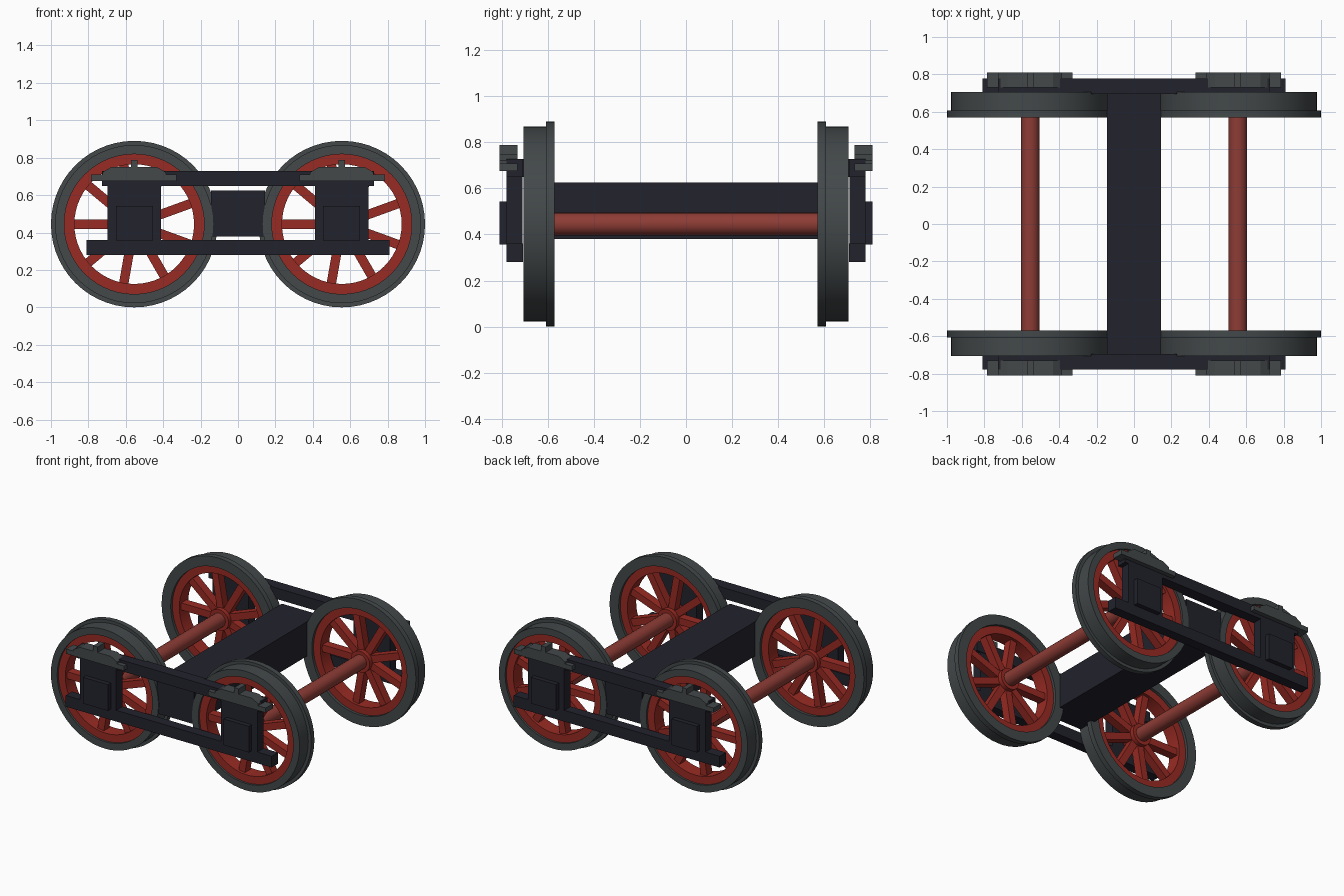
import bpy, bmesh, math
from mathutils import Matrix

if "Cube" in bpy.data.objects:
    bpy.data.objects.remove(bpy.data.objects["Cube"])


def material(name, rgb):
    m = bpy.data.materials.new(name)
    m.diffuse_color = (*rgb, 1)
    m.use_nodes = True
    m.node_tree.nodes["Principled BSDF"].inputs["Base Color"].default_value = m.diffuse_color
    return m


DARK = material("dark frame", (0.016, 0.016, 0.026))
GREY = material("steel grey", (0.056, 0.065, 0.068))
RED = material("wheel red", (0.32, 0.024, 0.017))
AXLE = material("axle red", (0.27, 0.045, 0.036))

WX, WZ = 0.555, 0.445   # axle position


def finish(bm, name, mat, smooth=False):
    bmesh.ops.recalc_face_normals(bm, faces=bm.faces)
    me = bpy.data.meshes.new(name)
    bm.to_mesh(me)
    bm.free()
    me.materials.append(mat)
    ob = bpy.data.objects.new(name, me)
    bpy.context.collection.objects.link(ob)
    if smooth:
        bpy.ops.object.select_all(action='DESELECT')
        ob.select_set(True)
        bpy.context.view_layer.objects.active = ob
        bpy.ops.object.shade_smooth_by_angle(angle=math.radians(35))
    return ob


def box(name, mat, x, y, z):
    bm = bmesh.new()
    size = [b - a for a, b in (x, y, z)]
    mid = [(a + b) / 2 for a, b in (x, y, z)]
    bmesh.ops.create_cube(bm, size=1, matrix=Matrix.Translation(mid) @ Matrix.Diagonal((*size, 1)))
    return finish(bm, name, mat)


def lathe(name, mat, profile, x, side, segs=56):
    """Closed (radius, y) profile turned round the axle line."""
    bm = bmesh.new()
    rings = []
    for i in range(segs):
        a = 2 * math.pi * i / segs
        rings.append([bm.verts.new((x + r * math.cos(a), side * y, WZ + r * math.sin(a)))
                      for r, y in profile])
    n = len(profile)
    for i in range(segs):
        p, q = rings[i], rings[(i + 1) % segs]
        for j in range(n):
            k = (j + 1) % n
            bm.faces.new((p[j], p[k], q[k], q[j]))
    return finish(bm, name, mat, True)


def spokes(x, side):
    bm = bmesh.new()
    for i in range(9):
        turn = Matrix.Rotation(math.pi + i * math.radians(40), 4, 'Y')
        bmesh.ops.create_cube(bm, size=1, matrix=Matrix.Translation((x, side * 0.64, WZ)) @ turn
                              @ Matrix.Translation((0.19, 0, 0)) @ Matrix.Diagonal((0.28, 0.06, 0.05, 1)))
    finish(bm, "wheel_spokes", RED)


def plate(name, mat, outline, y0, y1):
    """Front outline (x, z) extruded between two depths."""
    bm = bmesh.new()
    face = bm.faces.new([bm.verts.new((x, y0, z)) for x, z in outline])
    out = bmesh.ops.extrude_face_region(bm, geom=[face])
    for v in out["geom"]:
        if isinstance(v, bmesh.types.BMVert):
            v.co.y = y1
    finish(bm, name, mat)


def span(s, a, b):
    return (min(s * a, s * b), max(s * a, s * b))


for sx in (-1, 1):
    x = sx * WX
    # axle
    bm = bmesh.new()
    bmesh.ops.create_cone(bm, cap_ends=True, segments=20, radius1=0.05, radius2=0.05, depth=1.30,
                          matrix=Matrix.Translation((x, 0, WZ)) @ Matrix.Rotation(math.pi / 2, 4, 'X'))
    finish(bm, "axle", AXLE, True)
    for sy in (-1, 1):
        # flanged wheel: tyre, red rim, hub and spokes
        lathe("tyre", GREY, [(0.374, 0.57), (0.445, 0.57), (0.445, 0.607), (0.423, 0.607),
                             (0.423, 0.705), (0.374, 0.705)], x, sy)
        lathe("wheel_rim", RED, [(0.32, 0.59), (0.376, 0.59), (0.376, 0.69), (0.32, 0.69)], x, sy)
        lathe("wheel_hub", RED, [(0.03, 0.58), (0.075, 0.58), (0.075, 0.695), (0.03, 0.695)], x, sy, 24)
        spokes(x, sy)
        # axle guard and axle box
        box("axle_guard", DARK, span(sx, 0.413, 0.697), span(sy, 0.71, 0.778), (0.35, 0.66))
        box("axle_box", DARK, span(sx, 0.455, 0.652), span(sy, 0.76, 0.81), (0.357, 0.543))
        # leaf spring, stacked saddle and pin
        box("spring_leaf", GREY, span(sx, 0.33, 0.785), span(sy, 0.73, 0.81), (0.675, 0.709))
        plate("spring_saddle", GREY, [(x - 0.17, 0.705), (x + 0.17, 0.705), (x + 0.17, 0.722),
                                      (x + 0.122, 0.75), (x - 0.122, 0.75), (x - 0.17, 0.722)],
              sy * 0.73, sy * 0.81)
        box("spring_pin", GREY, (x - 0.018, x + 0.018), span(sy, 0.73, 0.81), (0.74, 0.788))

for sy in (-1, 1):
    # side frame bars
    box("lower_bar", DARK, (-0.81, 0.81), span(sy, 0.707, 0.778), (0.28, 0.36))
    box("upper_bar", DARK, (-0.727, 0.727), span(sy, 0.707, 0.778), (0.65, 0.728))
    box("bolster_mount", DARK, (-0.23, 0.23), span(sy, 0.695, 0.72), (0.65, 0.728))

# cross beam
box("cross_beam", DARK, (-0.145, 0.145), (-0.7, 0.7), (0.38, 0.625))
